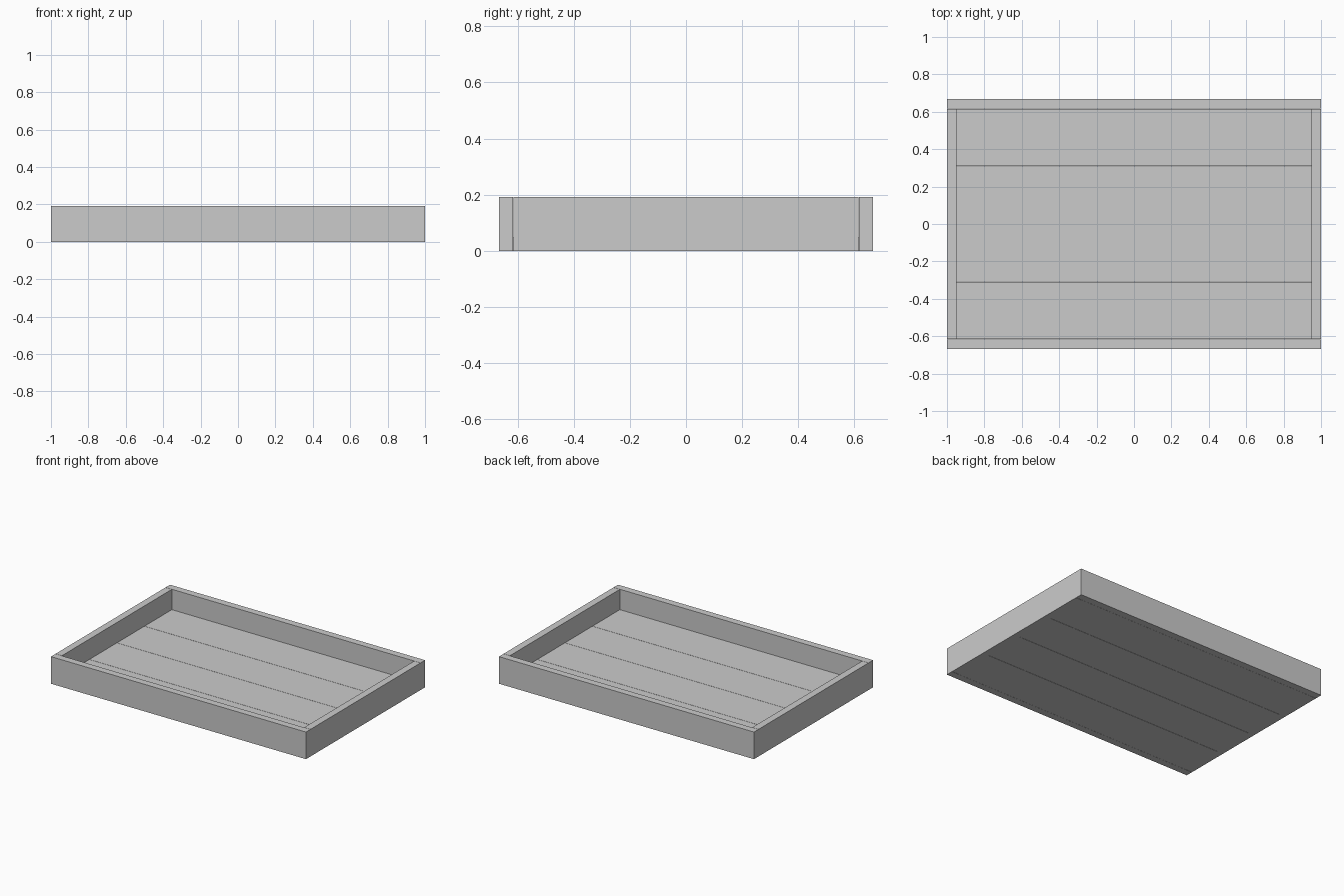
import bpy
import bmesh
from mathutils import Matrix

if "Cube" in bpy.data.objects:
    bpy.data.objects.remove(bpy.data.objects["Cube"])

LENGTH, DEPTH, HEIGHT = 2.0, 1.334, 0.192
BOARD = 0.05                      # board thickness
GAP = 0.002                       # hairline seam between boards
INNER_X = LENGTH / 2 - BOARD
INNER_Y = DEPTH / 2 - BOARD


def board(name, x0, x1, y0, y1, z0, z1):
    """Flat-faced rectangular board between the given limits."""
    bm = bmesh.new()
    centre = ((x0 + x1) / 2, (y0 + y1) / 2, (z0 + z1) / 2)
    size = (x1 - x0, y1 - y0, z1 - z0, 1)
    bmesh.ops.create_cube(bm, size=1, matrix=Matrix.Translation(centre) @ Matrix.Diagonal(size))
    mesh = bpy.data.meshes.new(name)
    bm.to_mesh(mesh)
    bm.free()
    obj = bpy.data.objects.new(name, mesh)
    bpy.context.collection.objects.link(obj)
    return obj


# Long walls running the full length at front and back
board("front_wall", -LENGTH / 2, LENGTH / 2, -DEPTH / 2, -INNER_Y, 0, HEIGHT)
board("back_wall", -LENGTH / 2, LENGTH / 2, INNER_Y, DEPTH / 2, 0, HEIGHT)

# Short walls fitted between the long ones
end_y = INNER_Y - GAP
board("left_wall", -LENGTH / 2, -INNER_X, -end_y, end_y, 0, HEIGHT)
board("right_wall", INNER_X, LENGTH / 2, -end_y, end_y, 0, HEIGHT)

# Four floor planks inside the frame
width = 2 * INNER_Y / 4
for i in range(4):
    y = -INNER_Y + i * width
    board(f"floor_plank_{i + 1}", -INNER_X, INNER_X, y + GAP / 2, y + width - GAP / 2, 0, 0.048)
